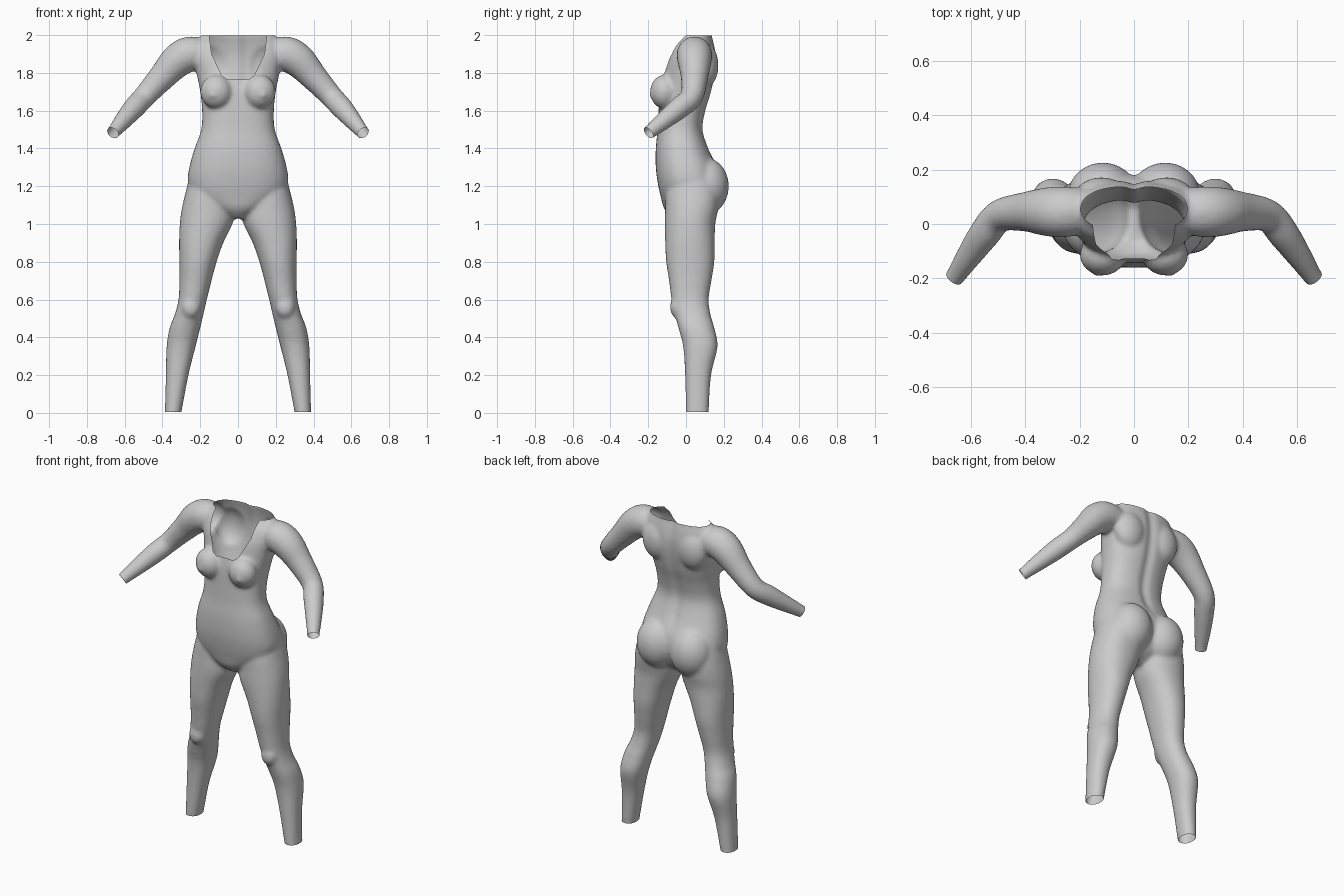
import bpy, bmesh, math
from mathutils import Vector, Matrix

if "Cube" in bpy.data.objects:
    bpy.data.objects.remove(bpy.data.objects["Cube"])

SEG = 40


def spline(rows, steps=5):
    """Catmull-Rom interpolation through rows of numbers."""
    out = []
    for i in range(len(rows) - 1):
        p = [rows[max(0, min(len(rows) - 1, i + k))] for k in (-1, 0, 1, 2)]
        for s in range(steps):
            t = s / steps
            out.append([0.5 * (2 * b + (c - a) * t + (2 * a - 5 * b + 4 * c - d) * t * t
                               + (3 * b - a - 3 * c + d) * t ** 3) for a, b, c, d in zip(*p)])
    return out + [list(rows[-1])]


def skin(bm, rings):
    """Bridge rings of points into a closed solid."""
    vs = [[bm.verts.new(p) for p in r] for r in rings]
    for a, b in zip(vs, vs[1:]):
        for i in range(SEG):
            j = (i + 1) % SEG
            bm.faces.new((a[i], a[j], b[j], b[i]))
    bm.faces.new(vs[0][::-1])
    bm.faces.new(vs[-1])


def sections(bm, rows, n, mirror=1):
    """Loft horizontal sections: z, x min, x max, y front, y back."""
    rings = []
    for z, x0, x1, y0, y1 in spline(rows):
        ring = []
        for i in range(SEG):
            a = 2 * math.pi * i / SEG
            c, s = math.cos(a), math.sin(a)
            ring.append(((x0 + x1) / 2 * mirror + (x1 - x0) / 2 * math.copysign(abs(c) ** (2 / n), c),
                         (y0 + y1) / 2 + (y1 - y0) / 2 * math.copysign(abs(s) ** (2 / n), s), z))
        rings.append(ring)
    skin(bm, rings)


def tube(bm, rows, mirror=1):
    """Loft round sections along a path: x, y, z, radius."""
    pts = spline(rows)
    rings = []
    for i, (x, y, z, r) in enumerate(pts):
        t = Vector(pts[min(i + 1, len(pts) - 1)][:3]) - Vector(pts[max(i - 1, 0)][:3])
        t.x *= mirror
        u = t.cross(Vector((0, 1, 0))).normalized()
        v = t.normalized().cross(u)
        c = Vector((x * mirror, y, z))
        rings.append([c + r * (u * math.cos(2 * math.pi * k / SEG) + v * math.sin(2 * math.pi * k / SEG))
                      for k in range(SEG)])
    skin(bm, rings)


def blob(bm, centre, size):
    m = Matrix.Translation(centre) @ Matrix.Diagonal((*size, 1))
    bmesh.ops.create_uvsphere(bm, u_segments=28, v_segments=18, radius=1, matrix=m)


torso = [(z, -w, w, f, b) for z, w, f, b in [
    (1.03, .04, -.07, .06), (1.08, .13, -.115, .13), (1.15, .235, -.135, .165),
    (1.22, .265, -.15, .18), (1.3, .258, -.16, .165), (1.4, .23, -.16, .12),
    (1.5, .195, -.15, .09), (1.6, .19, -.145, .105), (1.7, .2, -.14, .135),
    (1.8, .22, -.12, .155), (1.88, .235, -.10, .16), (1.95, .23, -.065, .15),
    (1.99, .2, -.03, .14), (2.04, .17, -.01, .135)]]
leg = [(-.06, .31, .39, 0, .12), (0, .3, .387, 0, .12), (.2, .262, .382, -.005, .133),
       (.35, .225, .378, -.015, .167), (.45, .2, .362, -.04, .15), (.52, .183, .335, -.06, .13),
       (.6, .165, .315, -.077, .12), (.7, .14, .31, -.09, .135), (.8, .113, .31, -.105, .15),
       (.9, .078, .312, -.11, .152), (1.0, .03, .308, -.112, .155), (1.08, .018, .298, -.11, .17),
       (1.17, .03, .277, -.105, .175), (1.26, .06, .255, -.08, .14)]
arm = [(.16, .05, 1.89, .08), (.25, .045, 1.9, .093), (.32, .045, 1.865, .09), (.4, .045, 1.78, .073),
       (.495, .03, 1.675, .06), (.55, -.035, 1.615, .058), (.61, -.12, 1.545, .047),
       (.66, -.195, 1.485, .036), (.70, -.25, 1.44, .034)]

# Overlapping body volumes
bm = bmesh.new()
sections(bm, torso, 2.4)
for side in (1, -1):
    sections(bm, leg, 2.2, side)
    tube(bm, arm, side)
    blob(bm, (.115 * side, -.115, 1.7), (.085, .075, .09))     # bust
    blob(bm, (.135 * side, -.18, 1.682), (.016, .018, .016))
    blob(bm, (.115 * side, .105, 1.2), (.13, .122, .15))       # seat
    blob(bm, (.12 * side, .1, 1.84), (.1, .072, .12))          # shoulder blade
    blob(bm, (.25 * side, -.045, .56), (.05, .04, .06))        # knee
bmesh.ops.recalc_face_normals(bm, faces=bm.faces)
me = bpy.data.meshes.new("bodysuit")
bm.to_mesh(me)
bm.free()
suit = bpy.data.objects.new("bodysuit", me)
bpy.context.collection.objects.link(suit)

# Fuse the volumes into one smooth skin
rm = suit.modifiers.new("fuse", 'REMESH')
rm.mode = 'VOXEL'
rm.voxel_size = .011
sm = suit.modifiers.new("soften", 'SMOOTH')
sm.factor = .5
sm.iterations = 7
fused = bpy.data.meshes.new_from_object(suit.evaluated_get(bpy.context.evaluated_depsgraph_get()))
suit.modifiers.clear()
bm = bmesh.new()
bm.from_mesh(fused)

# Spine groove
for v in bm.verts:
    if v.co.y > 0 and 1.3 < v.co.z:
        fade = min(1, (v.co.z - 1.3) / .1)
        v.co.y -= .012 * fade * math.exp(-(v.co.x / .03) ** 2)


def cut(co, no, test, clear=False):
    """Bisect only the faces that pass the test."""
    faces = [f for f in bm.faces if test(f.calc_center_median())]
    geom = list({e for f in faces for e in (*f.verts, *f.edges)}) + faces
    bmesh.ops.bisect_plane(bm, geom=geom, plane_co=co, plane_no=no, clear_outer=clear)


# Open hems, cuffs and neck top
cut((0, 0, .005), (0, 0, -1), lambda c: c.z < .1, True)
cut((0, 0, 1.997), (0, 0, 1), lambda c: c.z > 1.9, True)
for side in (1, -1):
    cut((.662 * side, -.198, 1.482), (.165 * side, -.23, -.19),
        lambda c: c.x * side > .5 and c.z > 1.3, True)

# Scooped neckline
neck = [(-.165, 2.1), (-.14, 1.9), (-.085, 1.785), (-.055, 1.765),
        (.055, 1.765), (.085, 1.785), (.14, 1.9), (.165, 2.1)]
planes = []
for (x0, z0), (x1, z1) in zip(neck, neck[1:]):
    co, no = Vector((x0, 0, z0)), Vector((z0 - z1, 0, x1 - x0))
    planes.append((co, no))
    cut(co, no, lambda c: c.z > 1.7 and abs(c.x) < .22 and c.y < .13)
doomed = []
for f in bm.faces:
    c = f.calc_center_median()
    if c.y < .1 and c.z > 1.7 and all((c - co).dot(no) > 0 for co, no in planes):
        doomed.append(f)
bmesh.ops.delete(bm, geom=doomed, context='FACES')

for f in bm.faces:
    f.smooth = True
bm.to_mesh(me)
bm.free()
bpy.data.meshes.remove(fused)
